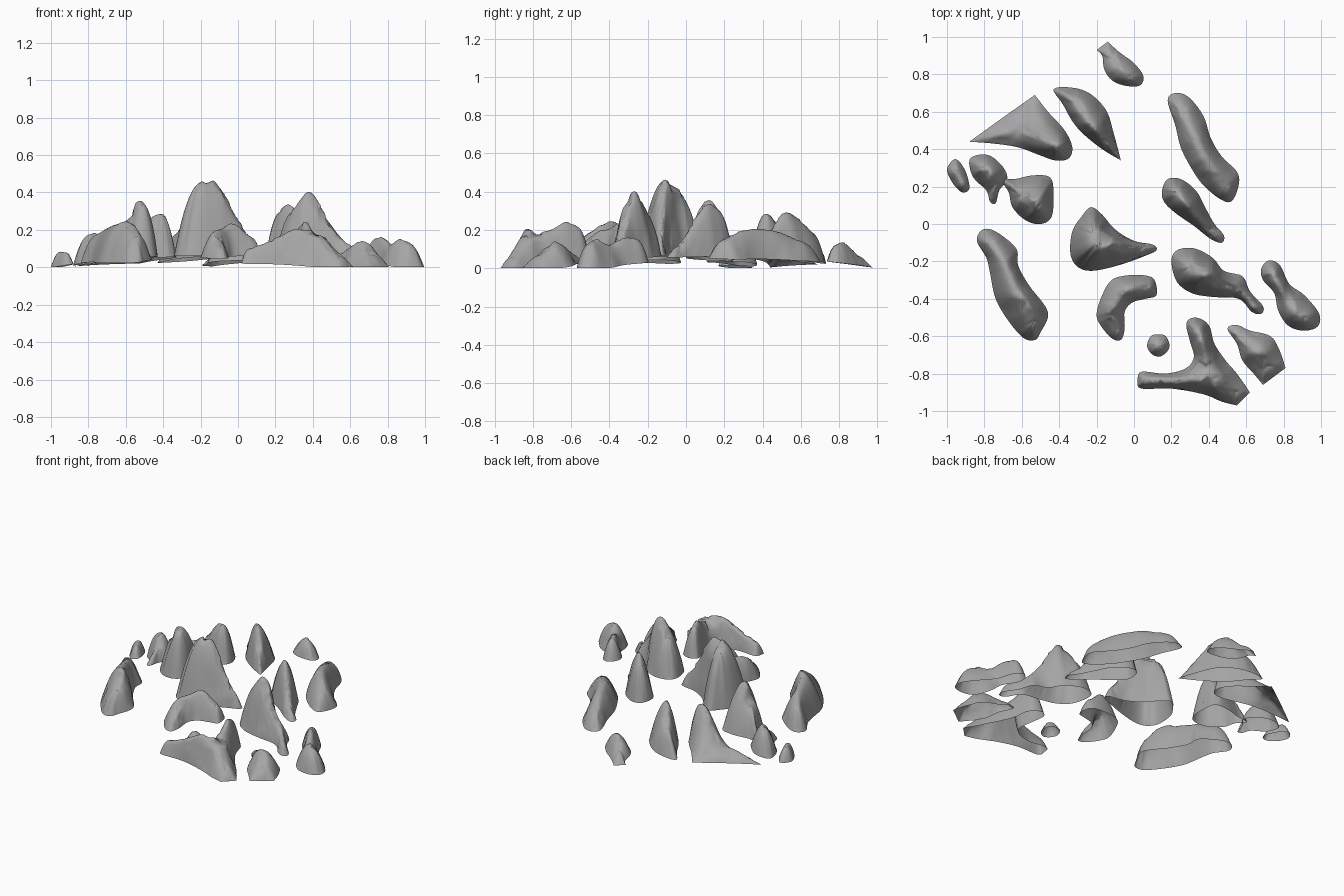
import bpy, bmesh
from mathutils import Vector
from mathutils.geometry import delaunay_2d_cdt

RINGS = 10

# Mid-grey ground colour
GREY = bpy.data.materials.new("stone_grey")
GREY.diffuse_color = (0.38, 0.38, 0.38, 1)


def smooth(pts, closed, n):
    # Catmull-Rom resampling; a repeated point makes a sharp corner
    p = [Vector(q) for q in pts]
    m = len(p)
    out = []
    for i in range(m if closed else m - 1):
        if closed:
            a, b, c, d = (p[(i + k) % m] for k in (-1, 0, 1, 2))
        else:
            a, b, c, d = (p[min(max(i + k, 0), m - 1)] for k in (-1, 0, 1, 2))
        if b == c:
            continue
        for j in range(n):
            t = j / n
            out.append(0.5 * (2 * b + (c - a) * t + (2 * a - 5 * b + 4 * c - d) * t * t
                              + (3 * b - a - 3 * c + d) * t ** 3))
    if not closed:
        out.append(p[-1])
    return out


def base(x, y):
    # gently domed ground level under the hills
    r = (x * x + y * y) ** 0.5
    return max(0.0, 0.066 * (1 - r ** 2.3)) + 0.002


def hill(name, outline, *ridges):
    # open shell rising from a shore outline to one or more ridge lines (x, y, z)
    crest = []
    for r in ridges:
        crest += smooth(r, False, 10) if len(r) > 1 else [Vector(r[0])]
    shore = smooth(outline, True, 5)
    pts = [Vector((o.x, o.y, base(o.x, o.y))) for o in shore]
    for o in shore:
        c = min(crest, key=lambda q: (q.xy - o.xy).length)
        z0 = base(o.x, o.y)
        for k in range(1, RINGS):
            u = k / RINGS
            p = o.xy.lerp(c.xy, u)
            pts.append(Vector((p.x, p.y, z0 + (c.z - z0) * (1 - (1 - u) ** 2))))
    pts += crest
    n = len(shore)
    rim = [(i, (i + 1) % n) for i in range(n)]
    co, _, faces, orig, _, _ = delaunay_2d_cdt([p.xy for p in pts], rim, [], 1, 0.003)
    bm = bmesh.new()
    vs = []
    for c, o in zip(co, orig):
        z = sum(pts[i].z for i in o) / len(o) if o else base(c.x, c.y)
        vs.append(bm.verts.new((c.x, c.y, z)))
    for f in faces:
        bm.faces.new([vs[i] for i in f]).smooth = True
    bmesh.ops.delete(bm, geom=[v for v in bm.verts if not v.link_faces], context='VERTS')
    # relax the heights so ridges blend without creases
    inner = [v for v in bm.verts if not v.is_boundary]
    for _ in range(5):
        new = [sum(e.other_vert(v).co.z for e in v.link_edges) / len(v.link_edges) for v in inner]
        for v, z in zip(inner, new):
            v.co.z = 0.4 * v.co.z + 0.6 * z
    bm.normal_update()
    if sum(f.normal.z for f in bm.faces) < 0:
        bmesh.ops.reverse_faces(bm, faces=bm.faces)
    me = bpy.data.meshes.new(name)
    bm.to_mesh(me)
    bm.free()
    me.materials.append(GREY)
    bpy.context.collection.objects.link(bpy.data.objects.new(name, me))


# Central hills
hill("main_peak",
     [(-.23, .09), (-.17, .05), (-.10, -.03), (0, -.09), (.10, -.11), (.12, -.14), (.06, -.17),
      (-.08, -.22), (-.22, -.25), (-.30, -.23), (-.34, -.16), (-.33, -.04), (-.28, .04)],
     [(-.22, -.05, .41), (-.19, -.10, .47), (-.11, -.11, .46), (-.04, -.125, .33), (.04, -.135, .18)])
hill("crescent_hill",
     [(.06, -.275), (.11, -.30), (.12, -.38), (.06, -.40), (-.01, -.42), (-.05, -.47), (-.05, -.56),
      (-.07, -.62), (-.12, -.61), (-.18, -.54), (-.20, -.48), (-.17, -.38), (-.12, -.30), (-.04, -.275)],
     [(.07, -.34, .16), (-.02, -.35, .24), (-.08, -.39, .21), (-.12, -.47, .19), (-.09, -.56, .11)])
hill("east_peak",
     [(.20, -.20), (.23, -.14), (.32, -.13), (.42, -.18), (.48, -.25), (.58, -.28), (.62, -.36),
      (.69, -.44), (.68, -.48), (.63, -.47), (.56, -.40), (.42, -.39), (.31, -.37), (.23, -.31)],
     [(.30, -.23, .30), (.35, -.26, .395), (.41, -.28, .39), (.48, -.33, .24), (.57, -.36, .14),
      (.64, -.44, .10)])
hill("east_inner_hill",
     [(.15, .18), (.18, .24), (.25, .24), (.33, .18), (.38, .09), (.43, .00), (.48, -.06), (.47, -.10),
      (.41, -.08), (.32, -.01), (.22, .06), (.16, .12)],
     [(.23, .17, .30), (.27, .12, .345), (.32, .06, .28), (.40, -.03, .12)])

# Northern hills
hill("north_east_ridge",
     [(.18, .66), (.22, .70), (.29, .68), (.37, .58), (.41, .46), (.47, .36), (.55, .28), (.56, .21),
      (.52, .12), (.45, .14), (.36, .22), (.30, .31), (.25, .41), (.22, .53)],
     [(.26, .60, .14), (.31, .49, .19), (.37, .37, .21), (.44, .27, .19), (.49, .20, .15)])
hill("north_hill",
     [(-.43, .72), (-.34, .73), (-.24, .70), (-.15, .61), (-.11, .49), (-.07, .34), (-.07, .34),
      (-.17, .40), (-.27, .48), (-.33, .55), (-.38, .64)],
     [(-.31, .65, .19), (-.25, .56, .285), (-.20, .50, .29), (-.15, .44, .18)])
hill("north_west_hill",
     [(-.53, .69), (-.53, .69), (-.46, .60), (-.37, .50), (-.33, .41), (-.35, .35), (-.42, .34),
      (-.51, .37), (-.62, .41), (-.75, .43), (-.88, .44), (-.88, .44), (-.70, .57)],
     [(-.41, .42, .29), (-.46, .44, .27), (-.53, .48, .17), (-.60, .51, .09)])
hill("far_north_hill",
     [(-.20, .93), (-.20, .93), (-.14, .975), (-.14, .975), (-.08, .92), (.00, .86), (.05, .79),
      (.03, .74), (-.05, .74), (-.12, .77), (-.16, .83), (-.17, .90)],
     [(-.11, .88, .07), (-.09, .85, .11), (-.06, .82, .14), (-.03, .79, .125)])

# Western hills
hill("west_peak",
     [(-.71, .24), (-.64, .24), (-.54, .26), (-.45, .25), (-.43, .17), (-.44, .04), (-.50, .00),
      (-.58, .02), (-.65, .09), (-.67, .17)],
     [(-.60, .16, .22), (-.57, .15, .28), (-.53, .12, .37), (-.51, .10, .34)])
hill("west_small_hill",
     [(-.88, .34), (-.83, .37), (-.76, .36), (-.69, .29), (-.68, .23), (-.72, .18), (-.74, .11),
      (-.77, .12), (-.79, .18), (-.86, .25)],
     [(-.80, .30, .17), (-.77, .27, .195), (-.74, .21, .12)])
hill("far_west_hill",
     [(-1.0, .29), (-.97, .34), (-.94, .34), (-.90, .28), (-.88, .19), (-.92, .17), (-.97, .22)],
     [(-.95, .28, .085), (-.92, .22, .08)])
hill("south_west_ridge",
     [(-.84, -.09), (-.81, -.03), (-.74, -.04), (-.63, -.13), (-.62, -.22), (-.56, -.33), (-.46, -.47),
      (-.50, -.58), (-.53, -.62), (-.59, -.61), (-.67, -.52), (-.74, -.40), (-.77, -.26), (-.79, -.18)],
     [(-.76, -.11, .17), (-.70, -.20, .21), (-.64, -.34, .235), (-.58, -.42, .25), (-.54, -.52, .17)])

# South-eastern hills
hill("far_east_hill",
     [(.68, -.24), (.72, -.195), (.78, -.22), (.83, -.32), (.91, -.38), (.99, -.48), (.98, -.55),
      (.90, -.57), (.82, -.54), (.77, -.46), (.75, -.37), (.69, -.30)],
     [(.74, -.26, .155), (.77, -.32, .165), (.82, -.41, .12), (.87, -.47, .16), (.91, -.50, .13)])
hill("south_east_hill",
     [(.50, -.56), (.55, -.54), (.62, -.57), (.73, -.60), (.78, -.68), (.81, -.77), (.81, -.77),
      (.69, -.86), (.69, -.86), (.64, -.80), (.58, -.73), (.55, -.64)],
     [(.57, -.61, .08), (.63, -.66, .13), (.68, -.70, .14), (.71, -.76, .07)])
hill("south_forked_ridge",
     [(.28, -.53), (.33, -.50), (.40, -.54), (.43, -.64), (.49, -.73), (.55, -.80), (.62, -.90),
      (.62, -.90), (.55, -.97), (.55, -.97), (.47, -.95), (.37, -.91), (.20, -.88), (.04, -.88),
      (.02, -.84), (.04, -.79), (.17, -.80), (.28, -.77), (.32, -.71), (.30, -.63)],
     [(.34, -.57, .22), (.36, -.63, .25), (.38, -.71, .20), (.39, -.82, .205)],
     [(.06, -.835, .10), (.18, -.835, .15), (.30, -.83, .21), (.39, -.82, .205), (.46, -.85, .16),
      (.54, -.90, .06)])
hill("south_knoll",
     [(.19, -.65), (.17, -.60), (.13, -.59), (.09, -.60), (.07, -.65), (.09, -.69), (.13, -.71),
      (.17, -.69)], [(.13, -.65, .11)])
